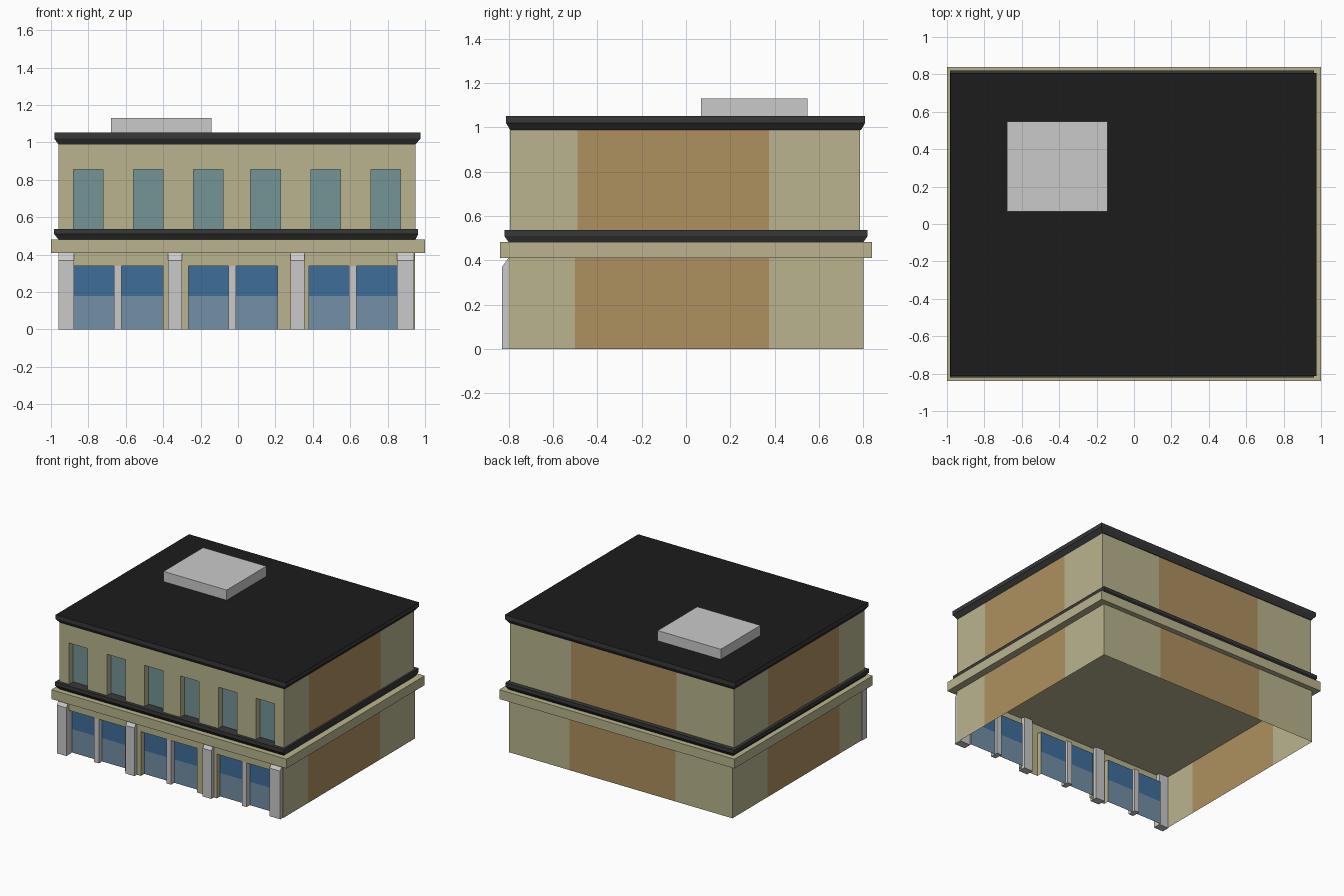
import bpy, bmesh

if "Cube" in bpy.data.objects:
    bpy.data.objects.remove(bpy.data.objects["Cube"])


def material(name, *rgb):
    lin = [((c / 255 + 0.055) / 1.055) ** 2.4 if c > 10 else c / 3294 for c in rgb]
    m = bpy.data.materials.new(name)
    m.diffuse_color = (*lin, 1)
    m.use_nodes = True
    m.node_tree.nodes["Principled BSDF"].inputs["Base Color"].default_value = m.diffuse_color
    return m


WALL = material("olive wall", 185, 180, 141)
TAN = material("tan brick", 174, 144, 95)
TRIM = material("dark trim", 56, 56, 56)
ROOF = material("black roof", 28, 28, 28)
GREY = material("light grey", 202, 202, 202)
TEAL = material("teal glass", 117, 148, 150)
BLUE = material("blue glass", 62, 110, 154)
PALE = material("pale blue glass", 115, 142, 166)


def build(name, quads, mats):
    """Object from (corner list, material slot) faces."""
    bm = bmesh.new()
    for pts, slot in quads:
        bm.faces.new([bm.verts.new(p) for p in pts]).material_index = slot
    bmesh.ops.remove_doubles(bm, verts=bm.verts, dist=1e-5)
    me = bpy.data.meshes.new(name)
    bm.to_mesh(me)
    bm.free()
    for m in mats:
        me.materials.append(m)
    ob = bpy.data.objects.new(name, me)
    bpy.context.collection.objects.link(ob)
    return ob


def loft(name, rings, mat, top=None):
    """Stack of rectangles (x0, x1, y0, y1, z), capped; top may have its own colour."""
    loops = [[(a, c, z), (b, c, z), (b, d, z), (a, d, z)] for a, b, c, d, z in rings]
    quads = [(loops[0][::-1], 0), (loops[-1], 1 if top else 0)]
    for lo, hi in zip(loops, loops[1:]):
        for i in range(4):
            j = (i + 1) % 4
            quads.append(([lo[i], lo[j], hi[j], hi[i]], 0))
    return build(name, quads, [mat] + ([top] if top else []))


def box(name, x0, x1, y0, y1, z0, z1, mat):
    return loft(name, [(x0, x1, y0, y1, z0), (x0, x1, y0, y1, z1)], mat)


def panelled_walls(name, x0, x1, y0, y1, z0, z1, ys, xs):
    """Right, back and left walls, each with a tan middle section."""
    path = [(x1, y0), (x1, ys[0]), (x1, ys[1]), (x1, y1), (xs[1], y1), (xs[0], y1),
            (x0, y1), (x0, ys[1]), (x0, ys[0]), (x0, y0)]
    quads = [([(*p, z0), (*q, z0), (*q, z1), (*p, z1)], int(i % 3 == 1))
             for i, (p, q) in enumerate(zip(path, path[1:]))]
    build(name, quads, [WALL, TAN])


def front_wall(name, x0, x1, y, z0, z1, holes, ztop, depth, levels, glass):
    """Front wall with recessed openings, glazed in horizontal rows."""
    def face(a, b, lo, hi, yy):
        return [(a, yy, lo), (b, yy, lo), (b, yy, hi), (a, yy, hi)]
    yi = y + depth
    quads, x = [(face(x0, x1, ztop, z1, y), 0)], x0
    for a, b in holes:
        quads.append((face(x, a, z0, ztop, y), 0))
        quads.append(([(a, y, z0), (a, yi, z0), (a, yi, ztop), (a, y, ztop)], 0))
        quads.append(([(b, yi, z0), (b, y, z0), (b, y, ztop), (b, yi, ztop)], 0))
        quads.append(([(a, y, ztop), (a, yi, ztop), (b, yi, ztop), (b, y, ztop)], 0))
        for k, (lo, hi) in enumerate(zip(levels, levels[1:])):
            quads.append((face(a, b, lo, hi, yi), k + 1))
        x = b
    quads.append((face(x, x1, z0, ztop, y), 0))
    build(name, quads, [WALL] + glass)


# Ground storey: open-bottomed shell with shop windows
panelled_walls("lower_walls", -0.955, 0.945, -0.80, 0.80, 0, 0.41, (-0.50, 0.375), (-0.47, 0.43))
front_wall("shop_front", -0.955, 0.945, -0.80, 0, 0.41,
           [(-0.88, -0.40), (-0.265, 0.21), (0.38, 0.85)], 0.34, 0.04,
           [0, 0.18, 0.34], [PALE, BLUE])

# Grey piers with sloped tops
for a, b in [(-0.96, -0.878), (-0.375, -0.30), (0.28, 0.355), (0.85, 0.94)]:
    loft("pier", [(a, b, -0.83, -0.77, 0), (a, b, -0.83, -0.77, 0.37),
                  (a, b, -0.802, -0.77, 0.41)], GREY)

# Window mullions
for x in (-0.643, -0.03, 0.613):
    box("mullion", x - 0.02, x + 0.02, -0.80, -0.735, 0, 0.34, GREY)

# Belt band and dark cornice between the storeys
box("belt_band", -1, 1, -0.84, 0.84, 0.41, 0.482, WALL)
loft("middle_cornice", [(-0.96, 0.95, -0.80, 0.80, 0.482), (-0.983, 0.963, -0.82, 0.82, 0.51),
                        (-0.983, 0.963, -0.82, 0.82, 0.538)], TRIM)

# Upper storey with six recessed windows
panelled_walls("upper_walls", -0.96, 0.948, -0.795, 0.785, 0.538, 0.99, (-0.49, 0.375), (-0.47, 0.43))
lefts = (-0.88, -0.558, -0.238, 0.068, 0.39, 0.71)
front_wall("upper_front", -0.96, 0.948, -0.795, 0.538, 0.99,
           [(x, x + 0.158) for x in lefts], 0.855, 0.05, [0.538, 0.855], [TEAL])

# Roof cornice, roof and rooftop unit
loft("roof_cornice", [(-0.958, 0.948, -0.793, 0.79, 0.988), (-0.982, 0.975, -0.812, 0.808, 1.02),
                      (-0.982, 0.975, -0.812, 0.808, 1.052)], TRIM, ROOF)
box("rooftop_unit", -0.68, -0.143, 0.067, 0.548, 1.052, 1.13, GREY)
